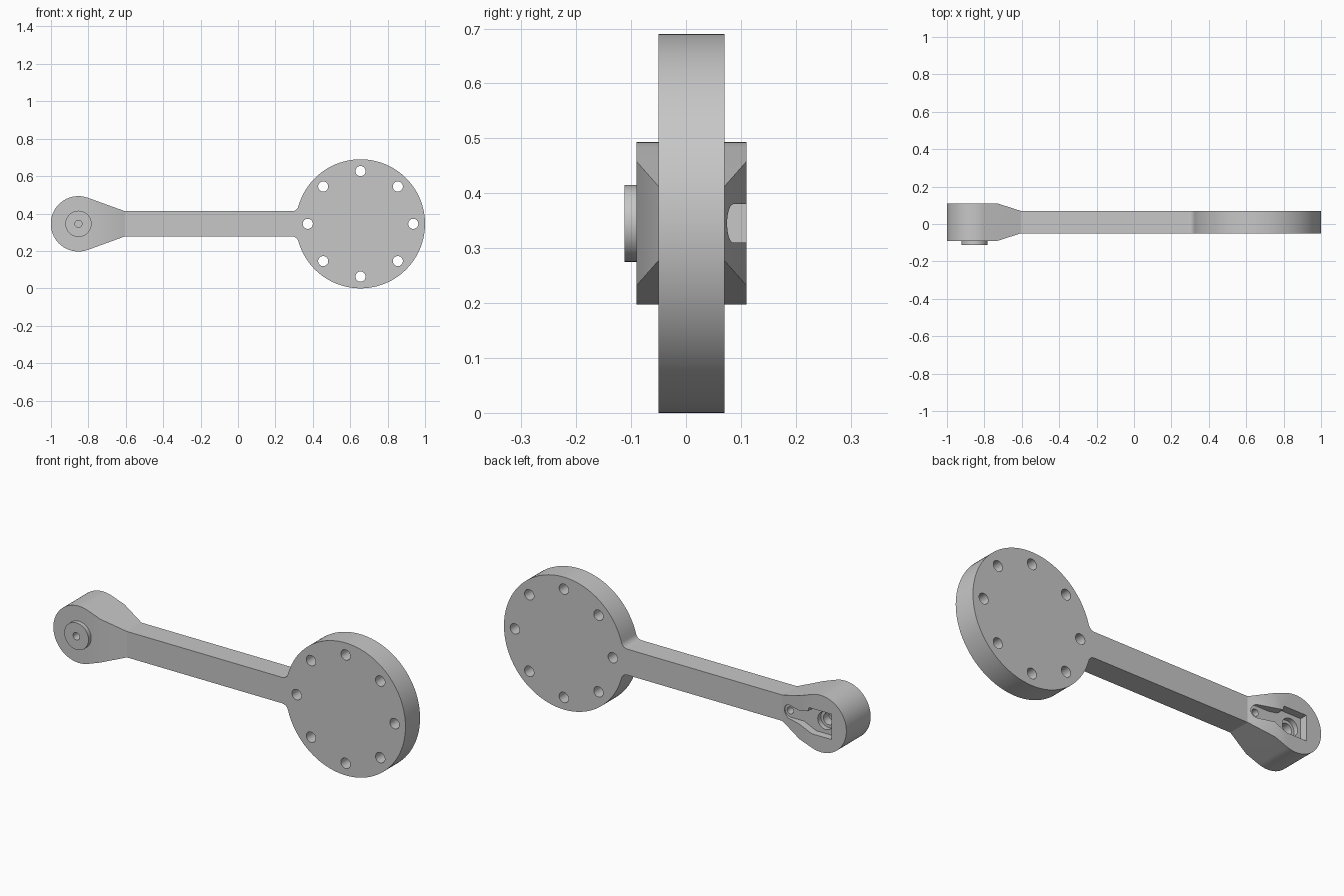
import bpy, bmesh
from math import sin, cos, pi, sqrt, acos, atan2
from mathutils import Vector

cube = bpy.data.objects.get("Cube")
if cube:
    bpy.data.objects.remove(cube, do_unlink=True)

MID = 0.345                   # height of the arm's centre line
HUB_X, HUB_R = -0.853, 0.148
DISC_X, DISC_R = 0.655, 0.345
BAR_H = 0.0675                # half height of the bar
NECK_X, SLOPE_X = -0.605, -0.73
FRONT, BACK = -0.05, 0.07     # bar and disc faces
HUB_FRONT, HUB_BACK = -0.09, 0.11

grey = bpy.data.materials.new("plain grey")
grey.use_nodes = True
grey.diffuse_color = (0.57, 0.57, 0.57, 1)
grey.node_tree.nodes["Principled BSDF"].inputs["Base Color"].default_value = grey.diffuse_color


def arc(cx, cz, r, a0, a1, n):
    """Points of an arc in the front plane, relative to the centre line."""
    return [(cx + r * cos(a0 + (a1 - a0) * i / n),
             cz + r * sin(a0 + (a1 - a0) * i / n)) for i in range(n + 1)]


def circle(cx, cz, r, n=32):
    return arc(cx, cz, r, 0, 2 * pi, n)[:-1]


def prism(name, outlines, y0, y1, planes=()):
    """Extrude outlines from y0 to y1, then trim by (point, normal) planes."""
    bm = bmesh.new()
    for pts in outlines:
        face = bm.faces.new([bm.verts.new((x, y0, z + MID)) for x, z in pts])
        ext = bmesh.ops.extrude_face_region(bm, geom=[face])
        verts = [v for v in ext["geom"] if isinstance(v, bmesh.types.BMVert)]
        bmesh.ops.translate(bm, verts=verts, vec=(0, y1 - y0, 0))
    for co, no in planes:
        cut = bmesh.ops.bisect_plane(bm, geom=bm.verts[:] + bm.edges[:] + bm.faces[:],
                                     plane_co=co, plane_no=no, clear_outer=True)
        edges = [e for e in cut["geom_cut"] if isinstance(e, bmesh.types.BMEdge)]
        bmesh.ops.holes_fill(bm, edges=edges)
    bmesh.ops.recalc_face_normals(bm, faces=bm.faces[:])
    mesh = bpy.data.meshes.new(name)
    bm.to_mesh(mesh)
    bm.free()
    mesh.materials.append(grey)
    obj = bpy.data.objects.new(name, mesh)
    bpy.context.collection.objects.link(obj)
    return obj


def activate(obj):
    bpy.ops.object.select_all(action="DESELECT")
    obj.select_set(True)
    bpy.context.view_layer.objects.active = obj


def carve(obj, outlines, y0, y1):
    cutter = prism("cutter", outlines, y0, y1)
    cutter.hide_render = True
    mod = obj.modifiers.new("carve", "BOOLEAN")
    mod.operation, mod.solver, mod.object = "DIFFERENCE", "EXACT", cutter
    activate(obj)
    bpy.ops.object.modifier_apply(modifier=mod.name)
    bpy.data.objects.remove(cutter, do_unlink=True)


# Bar and disc, joined by small concave fillets
fil = 0.035
fz = BAR_H + fil
fx = DISC_X - sqrt((DISC_R + fil) ** 2 - fz ** 2)
turn = atan2(fz, fx - DISC_X)
upper = [(NECK_X, BAR_H)] + arc(fx, fz, fil, -pi / 2, turn - pi, 8)
rim = arc(DISC_X, 0, DISC_R, turn, -turn, 96)[1:-1]
lower = [(x, -z) for x, z in reversed(upper)]
disc = prism("bar_and_disc", [upper + rim + lower], FRONT, BACK)

# Ring of bolt holes
ring = [circle(DISC_X + 0.282 * cos(i * pi / 4), 0.282 * sin(i * pi / 4), 0.027)
        for i in range(8)]
carve(disc, ring, FRONT - 0.1, BACK + 0.1)

# Round hub with tangent sides, tapering into the bar on both faces
reach = NECK_X - HUB_X
tangent = atan2(BAR_H, reach) + acos(HUB_R / sqrt(reach ** 2 + BAR_H ** 2))
outline = arc(HUB_X, 0, HUB_R, tangent, 2 * pi - tangent, 64)
outline += [(NECK_X, -BAR_H), (NECK_X, BAR_H)]
drop, run = HUB_BACK - BACK, NECK_X - SLOPE_X
slopes = [(Vector((NECK_X, y, MID)), Vector((drop, s * run, 0)).normalized())
          for y, s in ((BACK, 1), (FRONT, -1))]
hub = prism("hub_and_neck", [outline], HUB_FRONT, HUB_BACK, slopes)

# Lever-shaped pocket in the back of the hub, with stepped screw holes
pocket = arc(-0.655, 0, 0.035, -pi / 2, pi / 2, 12)
pocket += [(-0.73, 0.035), (-0.78, 0.045), (-0.785, 0.066), (-0.915, 0.066),
           (-0.915, -0.066), (-0.80, -0.066), (-0.73, -0.035)]
carve(hub, [pocket], BACK, HUB_BACK + 0.05)
carve(hub, [circle(HUB_X, 0, 0.045)], 0.045, 0.09)
carve(hub, [circle(HUB_X, 0, 0.03)], 0.0, 0.06)
carve(hub, [circle(-0.65, 0, 0.018)], 0.03, 0.09)

# Raised boss on the front of the hub, with a blind hole
boss = prism("front_boss", [circle(HUB_X, 0, 0.07, 48)], -0.112, HUB_FRONT)
for part in (boss, hub):
    carve(part, [circle(HUB_X, 0, 0.019)], -0.15, -0.05)

for part in (disc, hub, boss):
    activate(part)
    bpy.ops.object.shade_smooth_by_angle()
